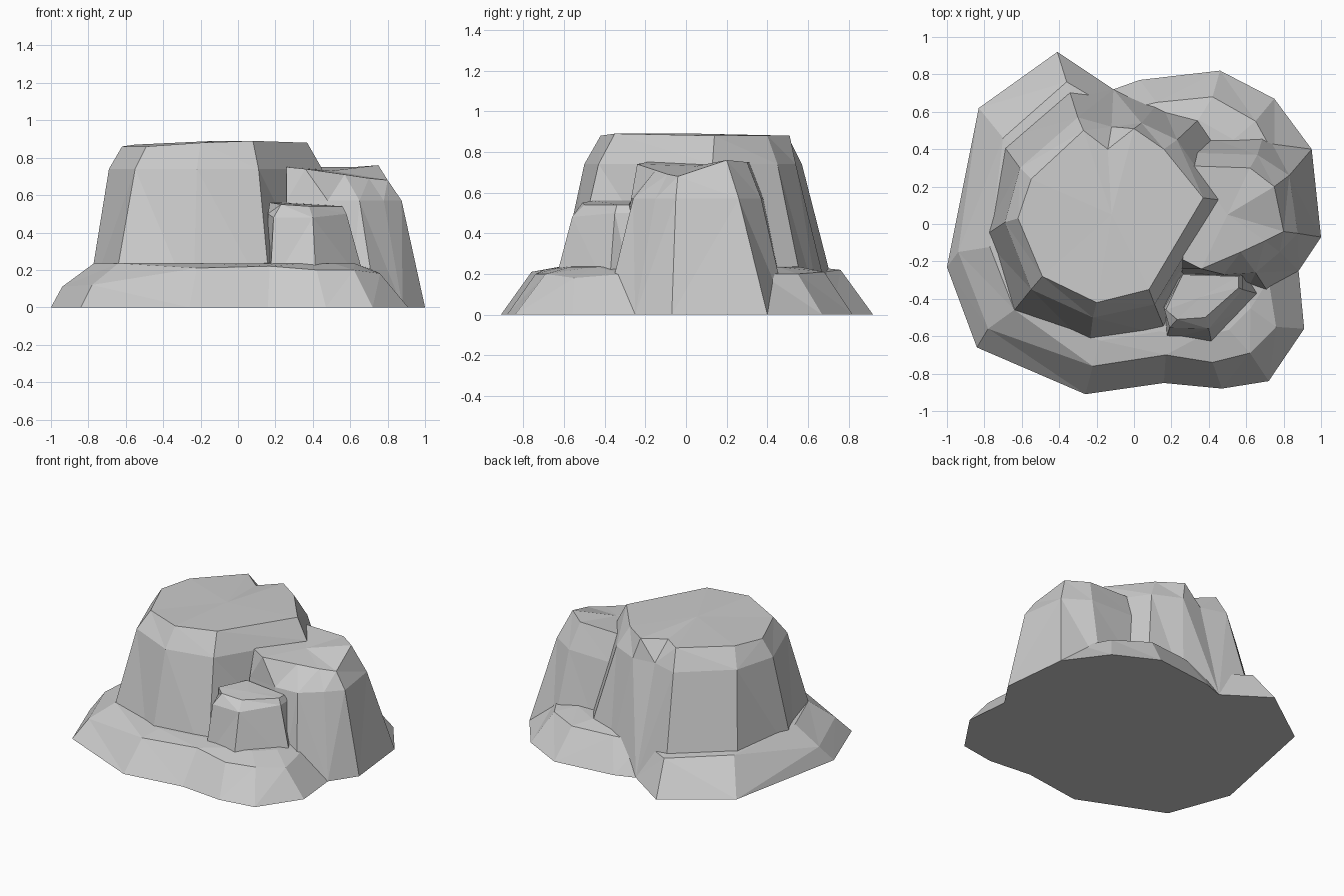
import bpy, bmesh


def loft(name, rings, peak):
    """Skin stacked rings of (x, y, z) and close the top with a fan to a peak point."""
    bm = bmesh.new()
    loops = [[bm.verts.new(p) for p in ring] for ring in rings]
    n = len(loops[0])
    bm.faces.new(loops[0][::-1])
    for low, high in zip(loops, loops[1:]):
        for i in range(n):
            j = (i + 1) % n
            bm.faces.new((low[i], low[j], high[j], high[i]))
    tip = bm.verts.new(peak)
    for i in range(n):
        bm.faces.new((loops[-1][i], loops[-1][(i + 1) % n], tip))
    bmesh.ops.triangulate(bm, faces=bm.faces[:])
    bmesh.ops.recalc_face_normals(bm, faces=bm.faces[:])
    mesh = bpy.data.meshes.new(name)
    bm.to_mesh(mesh)
    bm.free()
    obj = bpy.data.objects.new(name, mesh)
    bpy.context.collection.objects.link(obj)
    return obj


def level(points, z):
    return [(x, y, z) for x, y in points]


# Low sloping skirt around the foot of the rocks
outline = [(-1, -.23), (-.84, -.66), (-.26, -.91), (.16, -.85), (.47, -.88),
           (.72, -.84), (.91, -.56), (.88, -.25), (.95, .4), (.75, .67),
           (.46, .82), (.03, .77), (-.11, .72), (-.41, .92), (-.83, .62)]
bench = [(-.94, -.15, .11), (-.78, -.56, .12), (-.22, -.76, .21), (.17, -.70, .22),
         (.42, -.74, .20), (.62, -.69, .20), (.76, -.55, .18), (.72, -.30, .20),
         (.75, .37, .20), (.65, .55, .20), (.42, .68, .21), (.12, .65, .21),
         (-.09, .60, .20), (-.36, .76, .22), (-.70, .46, .22)]
inner = [(x * .82, y * .82, .235) for x, y, z in bench]
loft("rock_skirt", [level(outline, 0), bench, inner], (0, 0, .25))

# Tall main rock
main_foot = [(-.81, -.07), (-.68, -.51), (-.24, -.66), (.18, -.60), (.48, .05),
             (.39, .60), (.14, .66), (-.11, .72), (-.36, .76), (-.72, .45)]
main_shoulder = [(-.69, .01), (-.55, -.35), (-.22, -.50), (.11, -.43), (.45, .13),
                 (.23, .45), (.04, .54), (-.12, .52), (-.30, .57), (-.61, .30)]
main_top = [(-.62, .03, .86), (-.49, -.28, .86), (-.20, -.42, .88), (.08, -.35, .89),
            (.37, .14, .88), (.16, .40, .88), (.00, .51, .88), (-.14, .40, .87),
            (-.27, .50, .88), (-.55, .24, .87)]
loft("main_rock", [level(main_foot, 0), level(main_shoulder, .74), main_top],
     (-.12, .05, .89))

# Lower rock on the right
side_foot = [(.24, -.30), (.60, -.36), (.74, -.40), (.88, -.25),
             (1, -.07), (.95, .40), (.70, .50), (.30, .50)]
side_waist = [(.26, -.24), (.48, -.27), (.65, -.26), (.78, -.15),
              (.875, -.05), (.83, .26), (.66, .37), (.33, .38)]
side_top = [(.26, -.19, .75), (.36, -.24, .74), (.57, -.15, .71), (.70, -.09, .69),
            (.80, -.04, .68), (.75, .20, .76), (.62, .30, .75), (.32, .31, .75)]
loft("side_rock", [level(side_foot, 0), level(side_waist, .57), side_top],
     (.50, .05, .73))

# Small block tucked in the front corner
block_foot = [(.17, -.62), (.42, -.66), (.69, -.38), (.62, -.26), (.26, -.26), (.15, -.40)]
block_edge = [(.19, -.555, .48), (.40, -.56, .48), (.58, -.35, .50),
              (.58, -.27, .50), (.26, -.27, .5), (.16, -.45, .5)]
block_top = [(.23, -.51, .55), (.38, -.50, .54), (.56, -.34, .54),
             (.56, -.28, .54), (.26, -.27, .56), (.17, -.46, .56)]
loft("front_block", [level(block_foot, .1), block_edge, block_top], (.36, -.39, .55))
